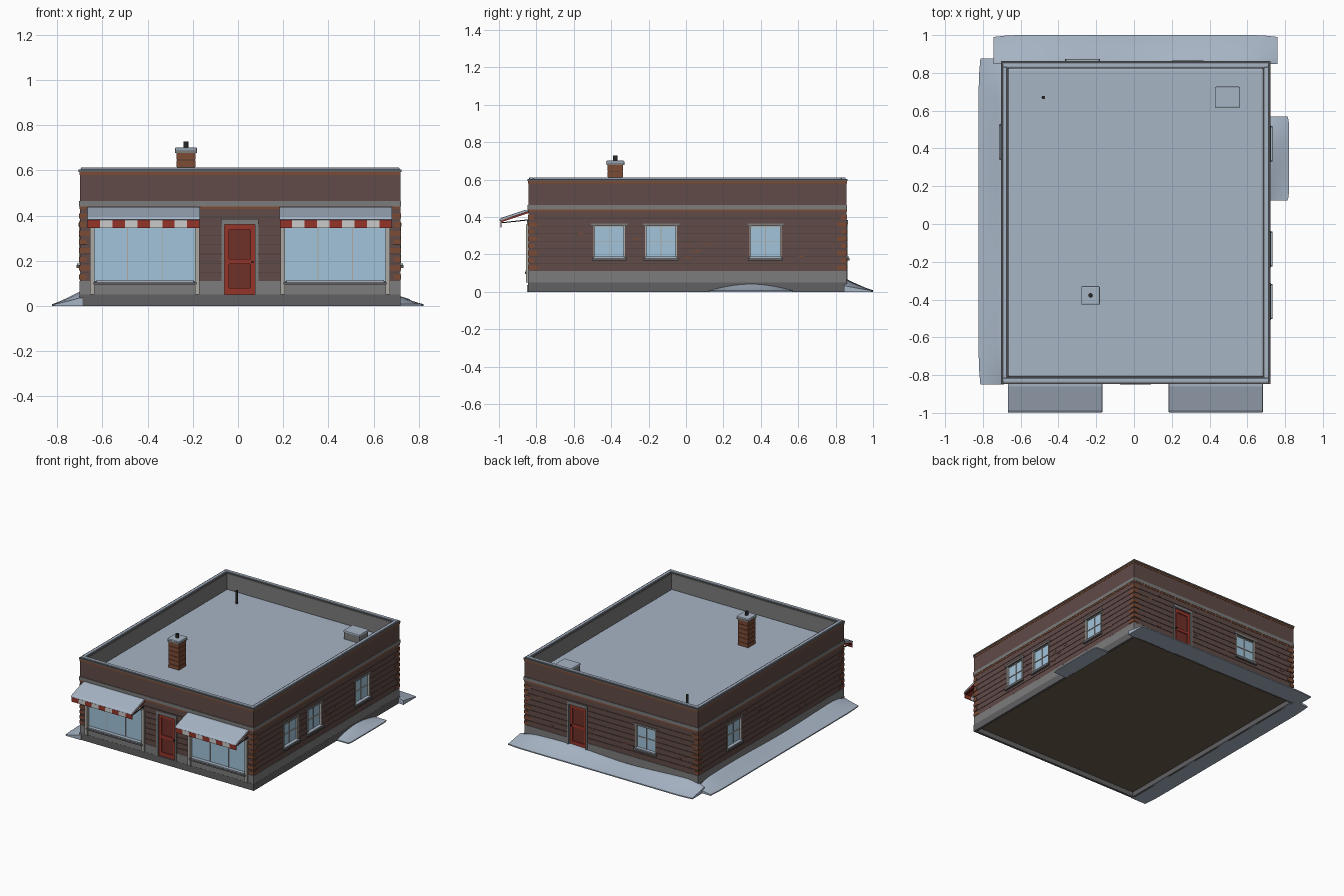
import bpy, bmesh, math, random
from mathutils import Matrix

if "Cube" in bpy.data.objects:
    bpy.data.objects.remove(bpy.data.objects["Cube"])

random.seed(4)
X0, X1, Y0, Y1 = -0.70, 0.718, -0.843, 0.858     # outer wall faces


def material(name, r, g, b):
    m = bpy.data.materials.new(name)
    m.diffuse_color = (r, g, b, 1)
    m.use_nodes = True
    m.node_tree.nodes["Principled BSDF"].inputs["Base Color"].default_value = m.diffuse_color
    return m


BRICK = material("brick", 0.115, 0.070, 0.063)
MORTAR = material("mortar", 0.07, 0.045, 0.04)
RUST = material("rust_brick", 0.20, 0.07, 0.035)
STONE = material("stone", 0.20, 0.20, 0.20)
DARK = material("dark_stone", 0.12, 0.12, 0.125)
TRIM = material("trim", 0.42, 0.40, 0.37)
SNOW = material("snow", 0.39, 0.46, 0.56)
GLASS = material("glass", 0.36, 0.55, 0.70)
RED = material("red_paint", 0.30, 0.035, 0.022)
PANEL = material("door_panel", 0.16, 0.03, 0.022)
WHITE = material("white_canvas", 0.55, 0.55, 0.55)
BLACK = material("black_metal", 0.02, 0.02, 0.02)
FLOOR = material("floor_brown", 0.15, 0.11, 0.075)


def finish(name, bm, mat, bevel=0, segments=2):
    bmesh.ops.recalc_face_normals(bm, faces=bm.faces)
    me = bpy.data.meshes.new(name)
    bm.to_mesh(me)
    bm.free()
    ob = bpy.data.objects.new(name, me)
    bpy.context.collection.objects.link(ob)
    if mat:
        me.materials.append(mat)
    if bevel:
        mod = ob.modifiers.new("bevel", "BEVEL")
        mod.width, mod.segments = bevel, segments
    return ob


def boxes(name, items, mat, bevel=0, segments=2):
    """Join boxes given as (x0, x1, y0, y1, z0, z1)."""
    bm = bmesh.new()
    for x0, x1, y0, y1, z0, z1 in items:
        m = Matrix.Translation(((x0 + x1) / 2, (y0 + y1) / 2, (z0 + z1) / 2))
        bmesh.ops.create_cube(bm, size=1, matrix=m @ Matrix.Diagonal((x1 - x0, y1 - y0, z1 - z0, 1)))
    return finish(name, bm, mat, bevel, segments)


def prisms(name, profile, spans, mat, bevel=0):
    """Extrude a (y, z) profile along each x span."""
    bm = bmesh.new()
    for a, b in spans:
        f = bm.faces.new([bm.verts.new((a, y, z)) for y, z in profile])
        ext = bmesh.ops.extrude_face_region(bm, geom=[f])["geom"]
        bmesh.ops.translate(bm, vec=(b - a, 0, 0), verts=[v for v in ext if isinstance(v, bmesh.types.BMVert)])
        bm.faces.new([bm.verts.new((a, y, z)) for y, z in profile])
    bmesh.ops.remove_doubles(bm, verts=bm.verts, dist=1e-6)
    return finish(name, bm, mat, bevel)


def pipe(name, x, y, z0, z1, r, mat):
    bm = bmesh.new()
    bmesh.ops.create_cone(bm, cap_ends=True, segments=12, radius1=r, radius2=r, depth=z1 - z0,
                          matrix=Matrix.Translation((x, y, (z0 + z1) / 2)))
    return finish(name, bm, mat)


def on_wall(side, u0, u1, d0, d1, z0, z1):
    """Box on a wall: u along the wall, d outward from its face."""
    return {"front": (u0, u1, Y0 - d1, Y0 - d0, z0, z1),
            "back": (u0, u1, Y1 + d0, Y1 + d1, z0, z1),
            "left": (X0 - d1, X0 - d0, u0, u1, z0, z1),
            "right": (X1 + d0, X1 + d1, u0, u1, z0, z1)}[side]


def slab(d, z0, z1):
    return (X0 - d, X1 + d, Y0 - d, Y1 + d, z0, z1)


def ring(a, b, z0, z1):
    """Four boxes round the footprint, from d=a (inner) to d=b (outer)."""
    return [(X0 - b, X1 + b, Y0 - b, Y0 - a, z0, z1), (X0 - b, X1 + b, Y1 + a, Y1 + b, z0, z1),
            (X0 - b, X0 - a, Y0 - a, Y1 + a, z0, z1), (X1 + a, X1 + b, Y0 - a, Y1 + a, z0, z1)]


# openings: side, centre, half width, bottom, top
windows = [("right", -0.41, 0.085, 0.182, 0.352), ("right", -0.133, 0.085, 0.182, 0.352),
           ("right", 0.425, 0.085, 0.182, 0.352), ("left", 0.435, 0.085, 0.182, 0.352),
           ("back", -0.272, 0.085, 0.182, 0.352)]
shops = [("front", -0.412, 0.23, 0.11, 0.36), ("front", 0.43, 0.23, 0.11, 0.36)]
doors = [("front", 0.008, 0.069, 0.05, 0.36), ("back", 0.285, 0.069, 0.06, 0.36)]
openings = windows + shops + doors

cutter = boxes("opening_cutter", [on_wall(s, u - w, u + w, -0.035, 0.05, a, b) for s, u, w, a, b in openings], None)
cutter.hide_render = True
cutter.hide_viewport = True

# walls: core, plinth, brick courses (each a full-footprint slab)
step = (0.43 - 0.11) / 8
shell = [boxes("wall_core", [slab(-0.004, 0.045, 0.47)], MORTAR),
         boxes("upper_plinth", [slab(0.001, 0.05, 0.11)], STONE),
         boxes("brick_courses", [slab(0, 0.111 + i * step, 0.1085 + (i + 1) * step) for i in range(8)], BRICK)]
for ob in shell:
    mod = ob.modifiers.new("openings", "BOOLEAN")
    mod.object, mod.operation, mod.solver = cutter, "DIFFERENCE", "EXACT"
boxes("lower_plinth", ring(-0.015, 0.002, 0, 0.05), DARK)
boxes("ground_slab", [slab(-0.012, 0.036, 0.046)], FLOOR)

# corner bricks and scattered rust bricks
quoins = []
for i in range(8):
    z = 0.118 + i * 0.0385
    lx, ly = (0.05, 0.03) if i % 2 else (0.03, 0.05)
    for xa, xb in ((X0 - 0.003, X0 + lx), (X1 - lx, X1 + 0.003)):
        for ya, yb in ((Y0 - 0.003, Y0 + ly), (Y1 - ly, Y1 + 0.003)):
            quoins.append((xa, xb, ya, yb, z, z + 0.022))
boxes("corner_bricks", quoins, RUST)
loose = []
for side in ("left", "right", "back"):
    for _ in range(14):
        u, z = random.uniform(-0.62, 0.62), random.uniform(0.13, 0.41)
        if all(s != side or abs(u - c) > w + 0.05 for s, c, w, _a, _b in openings):
            loose.append(on_wall(side, u - 0.015, u + 0.015, -0.002, 0.002, z, z + 0.008))
boxes("scattered_bricks", loose, RUST)

# bands, parapet and coping
boxes("brick_band", ring(-0.02, 0.002, 0.428, 0.44), RUST)
boxes("stone_band", ring(-0.02, 0.004, 0.44, 0.465), STONE)
boxes("parapet", ring(-0.025, 0, 0.465, 0.58), BRICK)
boxes("parapet_lining", ring(-0.032, -0.025, 0.465, 0.593), STONE)
boxes("parapet_course", ring(-0.025, 0.002, 0.58, 0.593), RUST)
boxes("coping", ring(-0.036, 0.005, 0.593, 0.604), DARK)
boxes("coping_snow", ring(-0.027, -0.004, 0.602, 0.612), SNOW, 0.004)

# roof snow, hatch, vent
boxes("roof_snow", [slab(-0.0325, 0.44, 0.485)], SNOW, 0.012, 3)
boxes("roof_hatch", [(0.433, 0.557, 0.62, 0.722, 0.48, 0.535)], STONE)
boxes("roof_hatch_snow", [(0.428, 0.562, 0.616, 0.727, 0.533, 0.55)], SNOW, 0.006)
pipe("vent_pipe", -0.48, 0.67, 0.48, 0.58, 0.009, BLACK)

# chimney
cx, cy = -0.23, -0.378
boxes("chimney_core", [(cx - 0.039, cx + 0.039, cy - 0.039, cy + 0.039, 0.47, 0.68)], MORTAR)
boxes("chimney_bricks", [(cx - 0.042, cx + 0.042, cy - 0.042, cy + 0.042, 0.482 + i * 0.033, 0.512 + i * 0.033)
                         for i in range(6)], RUST)
boxes("chimney_cap", [(cx - 0.048, cx + 0.048, cy - 0.048, cy + 0.048, 0.677, 0.688)], STONE)
boxes("chimney_snow", [(cx - 0.049, cx + 0.049, cy - 0.049, cy + 0.049, 0.686, 0.701)], SNOW, 0.006)
pipe("chimney_flue", cx, cy, 0.69, 0.728, 0.012, BLACK)

# windows: glass, frames, lintels, sills
boxes("window_glass", [on_wall(s, u - w, u + w, -0.03, -0.012, a, b) for s, u, w, a, b in windows + shops], GLASS)
frames, lintels, sills, sill_snow = [], [], [], []
for s, u, w, a, b in windows:
    for e in (u - w, u + w - 0.008):
        frames.append(on_wall(s, e, e + 0.008, -0.02, 0.003, a, b))
    for z in (a, (a + b) / 2 - 0.002, b - 0.006):
        frames.append(on_wall(s, u - w, u + w, -0.018, -0.007, z, z + 0.005))
    frames.append(on_wall(s, u - 0.002, u + 0.002, -0.018, -0.008, a, b))
    lintels.append(on_wall(s, u - w - 0.012, u + w + 0.012, -0.01, 0.006, b, b + 0.014))
    sills.append(on_wall(s, u - w - 0.008, u + w + 0.008, -0.02, 0.015, a - 0.014, a))
    sill_snow.append(on_wall(s, u - w, u + w, -0.012, 0.013, a, a + 0.006))
for s, u, w, a, b in shops:
    for e in (u - w - 0.012, u + w - 0.008):
        frames.append(on_wall(s, e, e + 0.02, -0.02, 0.012, 0.05, b))
    for k in (-1, 1):
        frames.append(on_wall(s, u + k * w / 3 - 0.002, u + k * w / 3 + 0.002, -0.018, -0.008, a, b))
    frames.append(on_wall(s, u - w, u + w, -0.02, 0.008, b - 0.008, b + 0.01))
    sills.append(on_wall(s, u - w, u + w, -0.02, 0.018, a - 0.016, a - 0.004))
    sill_snow.append(on_wall(s, u - w + 0.015, u + w - 0.015, -0.014, 0.015, a - 0.004, a + 0.004))
boxes("window_frames", frames, TRIM)
boxes("window_lintels", lintels, STONE)
boxes("window_sills", sills, DARK)
boxes("sill_snow", sill_snow, SNOW)

# doors with two inset panels, frame, lintel, knob
for s, u, w, a, b in doors:
    name = s + "_door"
    boxes(name + "_panel", [on_wall(s, u - w, u + w, -0.03, -0.014, a, b)], PANEL)
    rails = [on_wall(s, e, e + 0.022, -0.03, -0.007, a, b) for e in (u - w, u + w - 0.022)]
    rails += [on_wall(s, u - w, u + w, -0.03, -0.0072, z, z + h)
              for z, h in ((a, 0.03), (a + 0.135, 0.022), (b - 0.025, 0.025))]
    boxes(name, rails, RED)
    boxes(name + "_frame", [on_wall(s, u + k * (w + 0.006) - 0.007, u + k * (w + 0.006) + 0.007, -0.02, 0.006, a, b)
                            for k in (-1, 1)] + [on_wall(s, u - w - 0.014, u + w + 0.014, -0.02, 0.007, b, b + 0.024)],
          STONE)
    boxes(name + "_knob", [on_wall(s, u + w - 0.018, u + w - 0.009, -0.01, 0.002, a + 0.14, a + 0.149)], BLACK)

# striped awnings with snow, held by thin arms
canvas = [(-0.84, 0.422), (-0.986, 0.373), (-0.986, 0.345), (-0.992, 0.345), (-0.992, 0.38), (-0.84, 0.43)]
snow = [(-0.84, 0.43), (-0.992, 0.379), (-0.999, 0.381), (-0.996, 0.389), (-0.985, 0.396), (-0.86, 0.438), (-0.84, 0.439)]
arm = [(-0.84, 0.382), (-0.99, 0.366), (-0.99, 0.371), (-0.84, 0.388)]
for name, a in (("left", -0.665), ("right", 0.185)):
    w = 0.495 / 9
    stripes = [(a + i * w, a + (i + 1) * w) for i in range(9)]
    prisms(name + "_awning_red", canvas, stripes[::2], RED)
    prisms(name + "_awning_white", canvas, stripes[1::2], WHITE)
    prisms(name + "_awning_snow", snow, [(a - 0.002, a + 0.497)], SNOW, 0.004)
    prisms(name + "_awning_arms", arm, [(a + 0.005, a + 0.01), (a + 0.485, a + 0.49)], BLACK)


def drift(name, side, u0, u1, width, height, wave, n=24):
    """Snow bank lofted along a wall, tapering at both ends."""
    bm, rows = bmesh.new(), []
    for i in range(n + 1):
        t = i / n
        u = u0 + (u1 - u0) * t
        taper = min(1, 12 * min(t, 1 - t)) ** 0.5
        crest = math.sin(math.pi * t) if wave == 0 else (1 + wave * math.sin(9 * t + 1)) * (0.5 + 0.5 * taper)
        h = 0.008 + height * crest
        w = width * (0.93 + 0.07 * taper)
        pts = [(-0.012, 0), (-0.012, h)] + [(w * k / 6, 0.008 + (h - 0.008) * (1 - k / 6) ** 1.15)
                                            for k in range(7)] + [(w, 0)]
        row = []
        for d, z in pts:
            x, _, y, _, _, _ = on_wall(side, u, u, d, d, 0, 0)
            row.append(bm.verts.new((x, y, z)))
        rows.append(row)
    m = len(rows[0])
    for r, q in zip(rows, rows[1:]):
        for k in range(m):
            bm.faces.new((r[k], r[(k + 1) % m], q[(k + 1) % m], q[k])).smooth = 1 <= k < m - 2
    bm.faces.new(rows[0])
    bm.faces.new(rows[-1])
    return finish(name, bm, SNOW)


# snow drifts against the walls
drift("back_drift", "back", -0.745, 0.76, 0.142, 0.05, 0.2)
drift("left_drift", "left", -0.85, 0.875, 0.122, 0.05, 0.12)
drift("right_drift", "right", 0.125, 0.57, 0.102, 0.034, 0)
